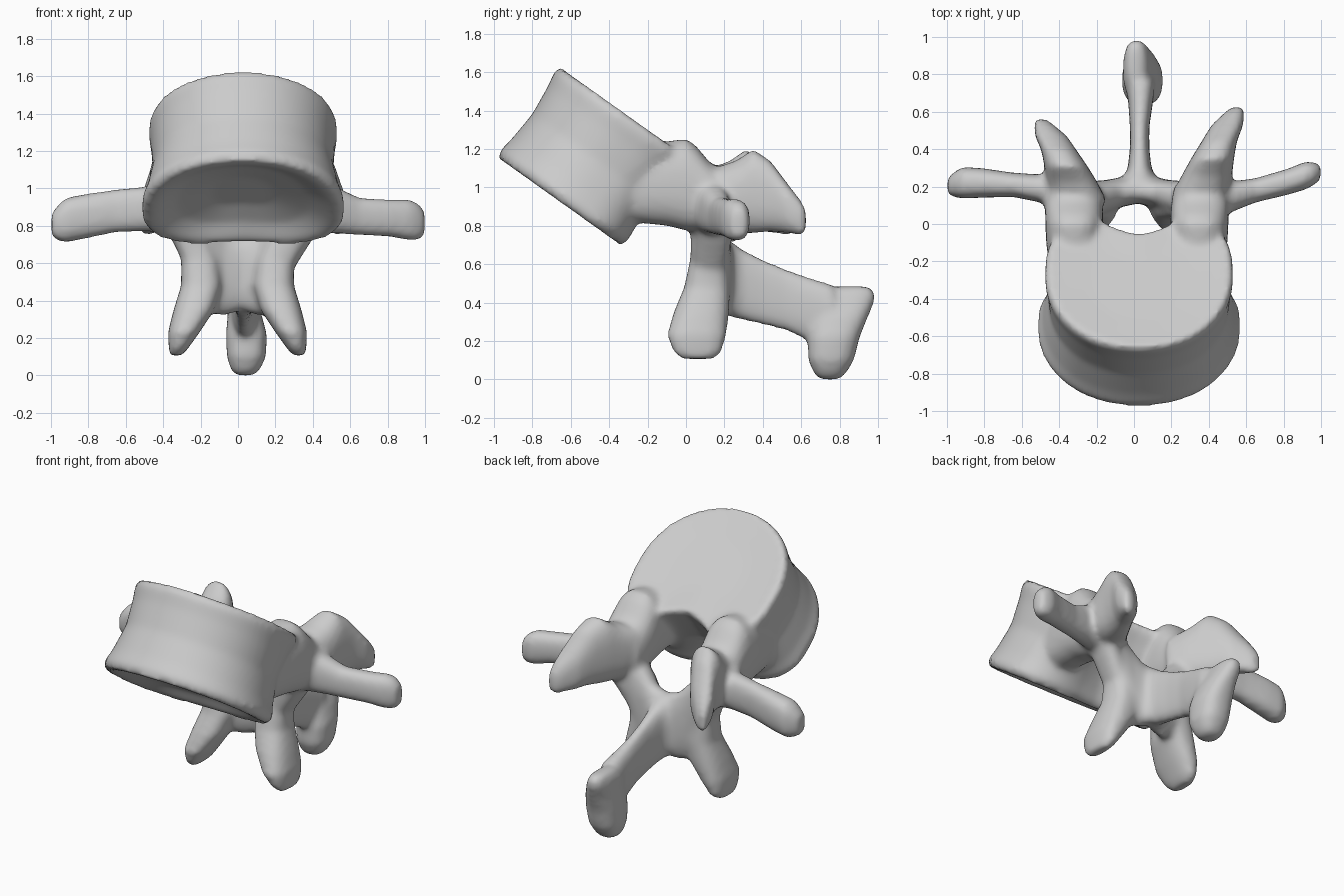
import bpy, bmesh, math
from mathutils import Vector as V

if "Cube" in bpy.data.objects:
    bpy.data.objects.remove(bpy.data.objects["Cube"])

bone = bpy.data.materials.new("bone_grey")
bone.use_nodes = True
bone.diffuse_color = (0.6, 0.6, 0.6, 1)
bone.node_tree.nodes["Principled BSDF"].inputs["Base Color"].default_value = (0.6, 0.6, 0.6, 1)

bm = bmesh.new()
X, Y, Z = V((1, 0, 0)), V((0, 1, 0)), V((0, 0, 1))


def loft(rings):
    """Skin a list of closed point loops and cap both ends."""
    loops = [[bm.verts.new(p) for p in r] for r in rings]
    n = len(loops[0])
    faces = [bm.faces.new((a[i], a[(i + 1) % n], b[(i + 1) % n], b[i]))
             for a, b in zip(loops, loops[1:]) for i in range(n)]
    faces += [bm.faces.new(loops[0][::-1]), bm.faces.new(loops[-1])]
    bmesh.ops.recalc_face_normals(bm, faces=faces)


def oval(c, a, b, u, w, n=24):
    """Slightly squared oval with half sizes a along u and b along w."""
    pw = lambda t: math.copysign(abs(t) ** 0.8, t)
    return [V(c) + u * a * pw(math.cos(2 * math.pi * i / n)) +
            w * b * pw(math.sin(2 * math.pi * i / n)) for i in range(n)]


def limb(stations, u, w, side=1, stretch=1, shift=0):
    """Rounded limb through (centre, half u, half w); side -1 mirrors it in x."""
    st = [(V((c[0] * side + shift, c[1] * stretch, c[2])), a, b) for c, a, b in stations]

    def cap(end, inner):
        c, a, b = end
        return (c + (c - inner[0]).normalized() * 0.035, a * 0.65, b * 0.65)
    st = [cap(st[0], st[1])] + st + [cap(st[-1], st[-2])]
    loft([oval(c, a, b, u, w) for c, a, b in st])


# Body: kidney-shaped drum leaning forward, slightly waisted, with dished ends
slope, axis = V((0, 0.815, -0.58)), V((0, 0.31, 0.46))


def kidney(t, scale, half):
    k = min(max(t, 0), 1)
    rear, dip = 0.32 + 0.09 * k, 0.04 + 0.11 * k
    pts = []
    for i in range(64):
        a = 2 * math.pi * i / 64
        c, s = math.cos(a), math.sin(a)
        x = half * math.copysign(abs(c) ** (0.65 if s > 0 else 0.95), c)
        if s > 0:
            v = rear * s ** 0.7 - dip * math.exp(-(x / 0.2) ** 2)
        else:
            v = -0.5 * abs(s) ** 0.95
        pts.append(V((0.027, -0.98, 1.165)) + axis * t + X * x * scale
                   + slope * (0.42 + (0.08 + v) * scale))
    return pts


loft([kidney(*r) for r in (
    (0.14, 0.3, 0.54), (0.08, 0.65, 0.54), (-0.01, 0.86, 0.54), (-0.02, 0.97, 0.54),
    (0.06, 1.01, 0.54), (0.2, 0.975, 0.53), (0.5, 0.935, 0.515), (0.8, 0.965, 0.51),
    (0.95, 1.0, 0.505), (1.02, 0.97, 0.505), (1.01, 0.86, 0.505), (0.99, 0.5, 0.505))])

for s in (1, -1):
    # Pedicle joining the body to the arch
    limb([((0.33, -0.3, 1.02), 0.2, 0.13), ((0.335, -0.1, 1.02), 0.22, 0.15),
          ((0.335, 0.0, 1.015), 0.24, 0.155), ((0.335, 0.05, 0.995), 0.225, 0.155),
          ((0.34, 0.12, 0.95), 0.185, 0.155), ((0.34, 0.2, 0.92), 0.16, 0.14)],
         Z, X, s, 1, 0.015)
    # Superior articular process
    limb([((0.35, 0.14, 0.94), 0.16, 0.15), ((0.39, 0.26, 0.95), 0.19, 0.135),
          ((0.42, 0.35, 0.98), 0.22, 0.115), ((0.455, 0.44, 0.955), 0.185, 0.095),
          ((0.5, 0.53, 0.89), 0.13, 0.085), ((0.54, 0.6, 0.84), 0.09, 0.05)],
         Z, X, s, 1 if s > 0 else 0.89, 0.0 if s > 0 else 0.055)
    # Lamina sloping down to the midline
    limb([((0.38, 0.15, 0.87), 0.14, 0.11), ((0.26, 0.125, 0.74), 0.2, 0.105),
          ((0.17, 0.145, 0.59), 0.26, 0.09), ((0.09, 0.17, 0.54), 0.22, 0.08),
          ((-0.03, 0.185, 0.54), 0.185, 0.07)], Z, Y, s, 1, 0.02)
    # Inferior articular process
    limb([((0.26, 0.13, 0.78), 0.1, 0.1), ((0.19, 0.12, 0.62), 0.1, 0.1),
          ((0.18, 0.11, 0.48), 0.12, 0.11), ((0.22, 0.08, 0.35), 0.145, 0.11),
          ((0.275, 0.055, 0.23), 0.155, 0.085), ((0.305, 0.06, 0.14), 0.125, 0.05)],
         Y, X, s, 1, 0.01 if s > 0 else -0.015)

# Transverse processes
limb([((0.35, 0.13, 0.9), 0.1, 0.15), ((0.5, 0.14, 0.89), 0.085, 0.13),
      ((0.65, 0.18, 0.85), 0.065, 0.1), ((0.82, 0.225, 0.84), 0.07, 0.1),
      ((0.92, 0.26, 0.83), 0.075, 0.11), ((0.965, 0.27, 0.82), 0.06, 0.1)], Y, Z)
limb([((-0.35, 0.17, 0.9), 0.1, 0.14), ((-0.5, 0.19, 0.89), 0.075, 0.12),
      ((-0.65, 0.21, 0.88), 0.065, 0.115), ((-0.82, 0.22, 0.85), 0.08, 0.12),
      ((-0.92, 0.22, 0.83), 0.085, 0.12), ((-0.965, 0.21, 0.815), 0.065, 0.095)], Y, Z)

# Spinous process: thin blade flaring into the arch, with a broad tip
limb([((0.03, 0.15, 0.55), 0.19, 0.16), ((0.03, 0.22, 0.53), 0.2, 0.11),
      ((0.03, 0.29, 0.495), 0.185, 0.065), ((0.03, 0.4, 0.455), 0.17, 0.052),
      ((0.03, 0.52, 0.415), 0.16, 0.052), ((0.035, 0.64, 0.365), 0.165, 0.065),
      ((0.035, 0.76, 0.33), 0.165, 0.08)], Z, X)
limb([((0.04, 0.75, 0.035), 0.085, 0.08), ((0.045, 0.755, 0.1), 0.12, 0.105),
      ((0.045, 0.77, 0.22), 0.135, 0.11), ((0.035, 0.805, 0.33), 0.145, 0.09),
      ((0.015, 0.825, 0.41), 0.16, 0.075), ((0.01, 0.85, 0.455), 0.135, 0.06)], Y, X)

mesh = bpy.data.meshes.new("vertebra")
bm.to_mesh(mesh)
bm.free()
mesh.materials.append(bone)
obj = bpy.data.objects.new("vertebra", mesh)
bpy.context.collection.objects.link(obj)

# Fuse the parts into one skin and soften the joins
remesh = obj.modifiers.new("fuse", 'REMESH')
remesh.mode = 'VOXEL'
remesh.voxel_size = 0.018
remesh.use_smooth_shade = True
soften = obj.modifiers.new("soften", 'SMOOTH')
soften.factor = 0.5
soften.iterations = 10

bpy.context.view_layer.objects.active = obj
obj.select_set(True)
for name in ("fuse", "soften"):
    bpy.ops.object.modifier_apply(modifier=name)
bpy.ops.object.shade_smooth()
